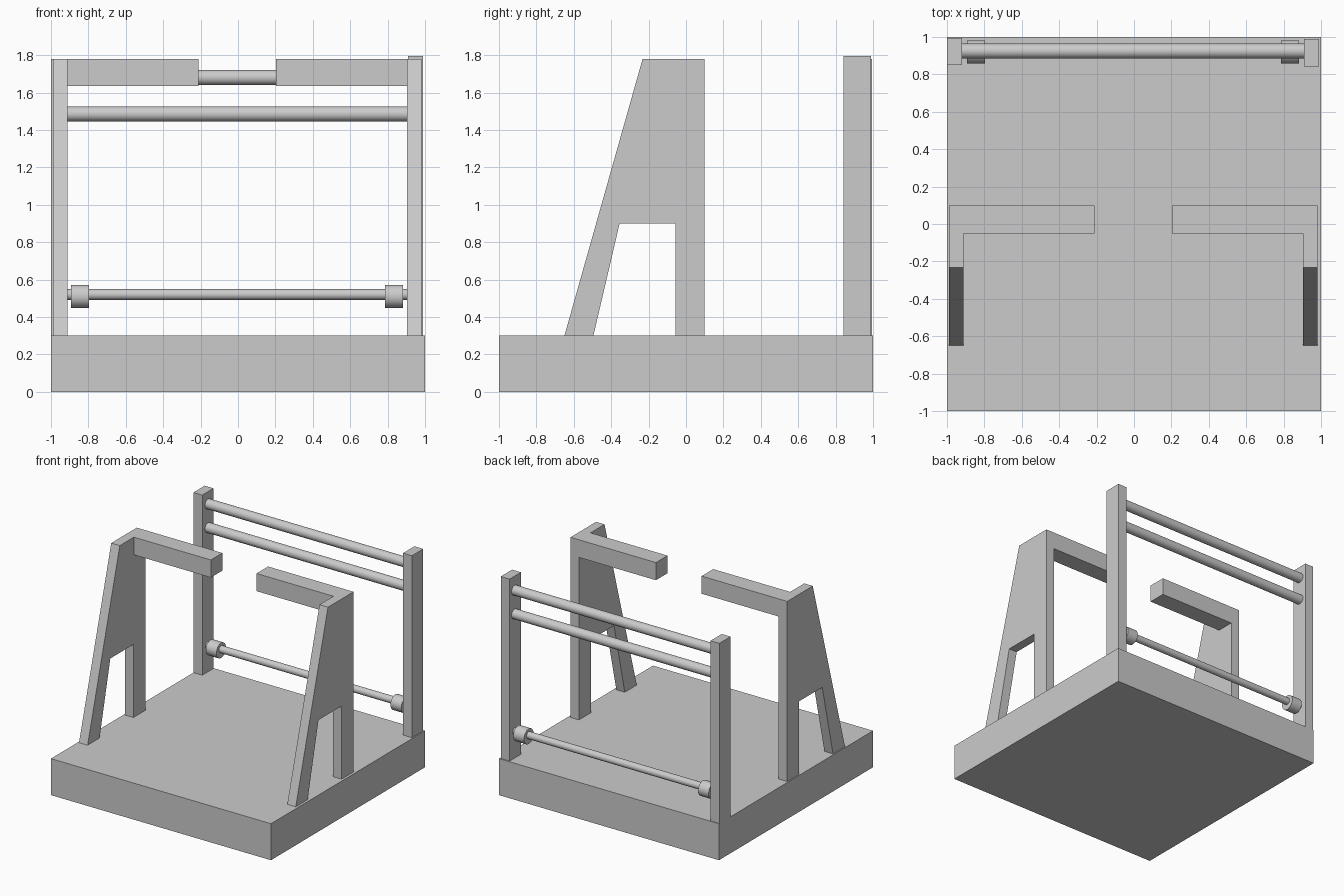
import bpy
import bmesh
from math import pi
from mathutils import Matrix

cube = bpy.data.objects.get("Cube")
if cube:
    bpy.data.objects.remove(cube, do_unlink=True)

# Single flat colour
grey = bpy.data.materials.new("light grey")
grey.use_nodes = True
colour = (0.6, 0.6, 0.6, 1)
grey.diffuse_color = colour
grey.node_tree.nodes["Principled BSDF"].inputs["Base Color"].default_value = colour


def finish(name, bm):
    bmesh.ops.recalc_face_normals(bm, faces=bm.faces)
    mesh = bpy.data.meshes.new(name)
    bm.to_mesh(mesh)
    bm.free()
    mesh.materials.append(grey)
    obj = bpy.data.objects.new(name, mesh)
    bpy.context.collection.objects.link(obj)
    return obj


def box(name, xs, ys, zs):
    bm = bmesh.new()
    bmesh.ops.create_cube(bm, size=1)
    for v in bm.verts:
        v.co = [(a + b) / 2 + c * (b - a) for c, (a, b) in zip(v.co, (xs, ys, zs))]
    return finish(name, bm)


def side_panel(name, xs, profile):
    """Extrude a (y, z) outline across x."""
    bm = bmesh.new()
    face = bm.faces.new([bm.verts.new((xs[0], y, z)) for y, z in profile])
    extruded = bmesh.ops.extrude_face_region(bm, geom=[face])
    for item in extruded["geom"]:
        if isinstance(item, bmesh.types.BMVert):
            item.co.x = xs[1]
    return finish(name, bm)


def rod(name, xs, y, z, radius):
    bm = bmesh.new()
    place = Matrix.Translation((sum(xs) / 2, y, z)) @ Matrix.Rotation(pi / 2, 4, "Y")
    bmesh.ops.create_cone(bm, cap_ends=True, segments=48, radius1=radius,
                          radius2=radius, depth=xs[1] - xs[0], matrix=place)
    obj = finish(name, bm)
    bpy.ops.object.select_all(action="DESELECT")
    obj.select_set(True)
    bpy.context.view_layer.objects.active = obj
    bpy.ops.object.shade_smooth_by_angle()


# Base slab
deck = 0.3
box("base", (-1, 1), (-1, 1), (0, deck))

# Front frames: upright, slanted brace and inward arm
top = 1.78
brace = [(-0.65, deck), (-0.495, deck), (-0.355, 0.9),
         (-0.055, 0.9), (-0.055, top), (-0.232, top)]
frames = {"right": ((-0.99, -0.912), (-0.912, -0.212)),
          "left": ((0.903, 0.98), (0.203, 0.903))}
for side, (frame_x, arm_x) in frames.items():
    side_panel(side + "_brace", frame_x, brace)
    box(side + "_upright", frame_x, (-0.055, 0.1), (deck, top))
    box(side + "_arm", arm_x, (-0.05, 0.1), (1.635, top))

# Rear posts
box("right_rear_post", (-1, -0.92), (0.85, 0.995), (deck, 1.78))
box("left_rear_post", (0.91, 0.99), (0.843, 0.99), (deck, 1.795))

# Cross rods between the rear posts
span = (-0.92, 0.91)
rod("upper_rod", span, 0.925, 1.68, 0.04)
rod("middle_rod", span, 0.925, 1.485, 0.04)
rod("lower_rod", span, 0.92, 0.52, 0.029)

# Collars on the lower rod
for side, xs in {"right": (-0.893, -0.797), "left": (0.785, 0.883)}.items():
    rod(side + "_collar", xs, 0.92, 0.51, 0.062)
